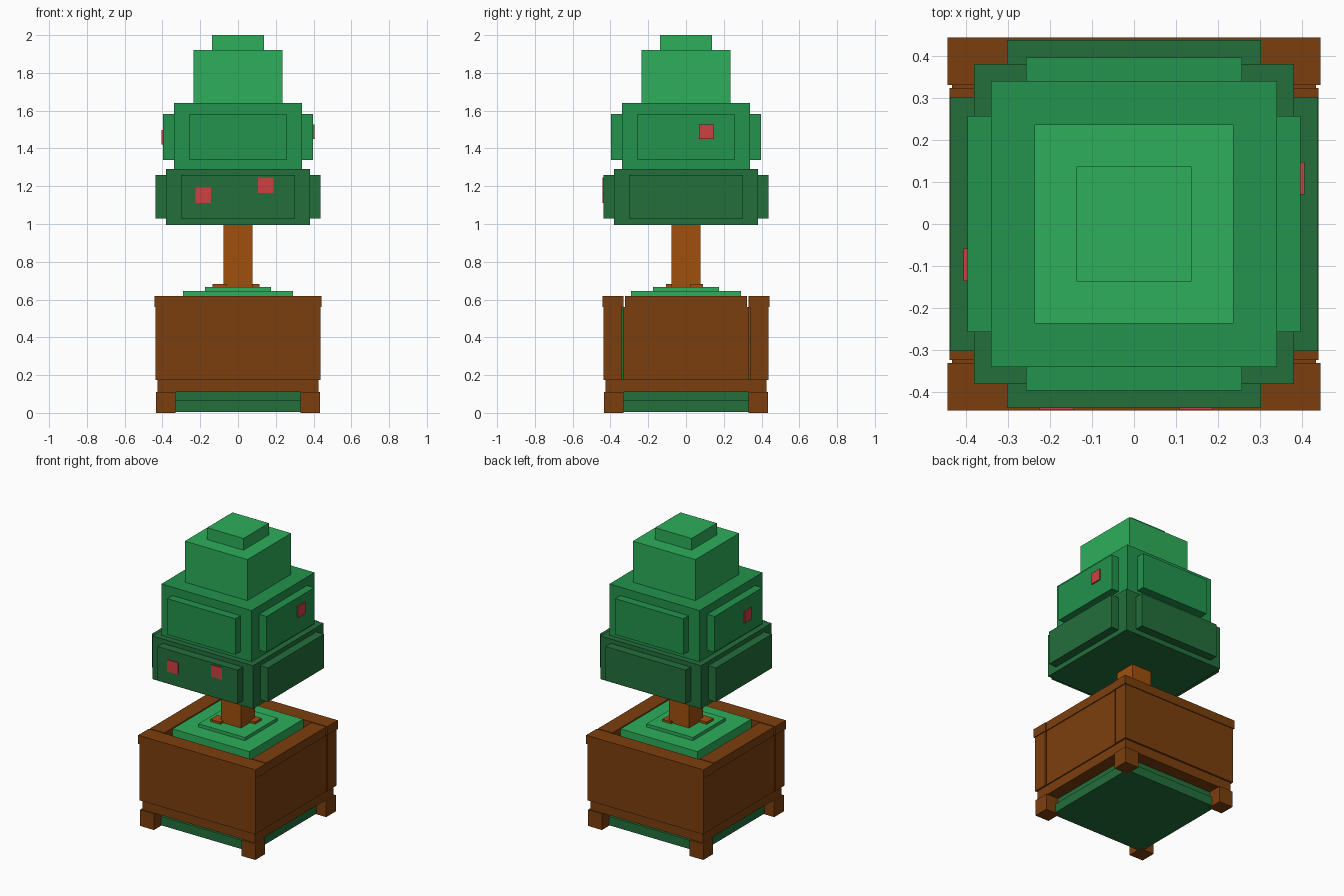
import bpy
import bmesh
from mathutils import Vector

cube = bpy.data.objects.get("Cube")
if cube:
    bpy.data.objects.remove(cube, do_unlink=True)


def material(name, r, g, b):
    """Flat material from 0-255 display colour, stored as linear."""
    def lin(c):
        c /= 255
        return c / 12.92 if c <= 0.04045 else ((c + 0.055) / 1.055) ** 2.4
    col = (lin(r), lin(g), lin(b), 1)
    m = bpy.data.materials.new(name)
    m.use_nodes = True
    m.diffuse_color = col
    bsdf = next(n for n in m.node_tree.nodes if n.type == 'BSDF_PRINCIPLED')
    bsdf.inputs["Base Color"].default_value = col
    return m


BROWN = material("pot brown", 124, 63, 13)
BARK = material("trunk brown", 160, 80, 12)
DARK = material("dark green", 35, 111, 59)
MID = material("mid green", 34, 147, 76)
LIGHT = material("light green", 45, 175, 91)
RED = material("berry red", 206, 65, 66)


def box(name, x, y, z, mat):
    """Box from (min, max) ranges along each axis."""
    bm = bmesh.new()
    bmesh.ops.create_cube(bm, size=1)
    lo, hi = (Vector(c) for c in zip(x, y, z))
    for v in bm.verts:
        v.co = (lo + hi) / 2 + v.co * (hi - lo)
    mesh = bpy.data.meshes.new(name)
    bm.to_mesh(mesh)
    bm.free()
    mesh.materials.append(mat)
    ob = bpy.data.objects.new(name, mesh)
    bpy.context.collection.objects.link(ob)
    return ob


def slab(name, half, z, mat):
    return box(name, (-half, half), (-half, half), z, mat)


def span(sign, inner, outer):
    return tuple(sorted((sign * inner, sign * outer)))


# Base under the pot
slab("base_plate", 0.36, (0.004, 0.065), DARK)
slab("base_riser", 0.34, (0.065, 0.115), DARK)
slab("pot_bottom_rim", 0.425, (0.11, 0.175), BROWN)

# Corner feet
for sx, side in ((-1, "right"), (1, "left")):
    for sy, end in ((-1, "front"), (1, "back")):
        box(f"foot_{end}_{side}", span(sx, 0.33, 0.435),
            span(sy, 0.33, 0.435), (0, 0.11), BROWN)

# Pot walls, each with a slightly wider top cap
for s, end, side in ((-1, "front", "right"), (1, "back", "left")):
    box(f"pot_{end}_board", (-0.437, 0.437), span(s, 0.34, 0.437),
        (0.175, 0.56), BROWN)
    box(f"pot_{end}_cap", (-0.443, 0.443), span(s, 0.33, 0.443),
        (0.56, 0.62), BROWN)
    box(f"pot_{side}_panel", span(s, 0.34, 0.433), (-0.333, 0.333),
        (0.175, 0.56), BROWN)
    box(f"pot_{side}_cap", span(s, 0.33, 0.439), (-0.323, 0.323),
        (0.56, 0.62), BROWN)

# Planting mound
slab("soil_fill", 0.339, (0.175, 0.56), DARK)
slab("mound_lower", 0.29, (0.56, 0.645), LIGHT)
slab("mound_upper", 0.175, (0.645, 0.667), LIGHT)

# Trunk and roots
slab("trunk", 0.076, (0.66, 1.0), BARK)
box("root_front_right", (-0.135, -0.06), (-0.105, -0.03), (0.66, 0.682), BARK)
box("root_back_left", (0.05, 0.115), (0.02, 0.09), (0.66, 0.682), BARK)


def foliage(name, half, z, plate_half, plate_out, plate_z, mat):
    """Leafy block with a raised panel on each of its four sides."""
    slab(name, half, z, mat)
    wide = (-plate_half, plate_half)
    for s, end, side in ((-1, "front", "right"), (1, "back", "left")):
        out = span(s, half - 0.01, plate_out)
        box(f"{name}_{end}_panel", wide, out, plate_z, mat)
        box(f"{name}_{side}_panel", out, wide, plate_z, mat)


foliage("foliage_lower", 0.38, (0.995, 1.29), 0.302, 0.437, (1.028, 1.26), DARK)
foliage("foliage_middle", 0.34, (1.29, 1.64), 0.257, 0.396, (1.338, 1.583), MID)
slab("foliage_top", 0.236, (1.64, 1.92), LIGHT)
slab("foliage_tip", 0.137, (1.92, 2.0), LIGHT)

# Berries as thin plates
box("berry_front_right", (-0.225, -0.143), (-0.442, -0.435), (1.112, 1.193), RED)
box("berry_front_left", (0.107, 0.187), (-0.442, -0.435), (1.165, 1.247), RED)
box("berry_left", (0.396, 0.405), (0.07, 0.147), (1.45, 1.527), RED)
box("berry_right", (-0.405, -0.396), (-0.135, -0.058), (1.42, 1.497), RED)
